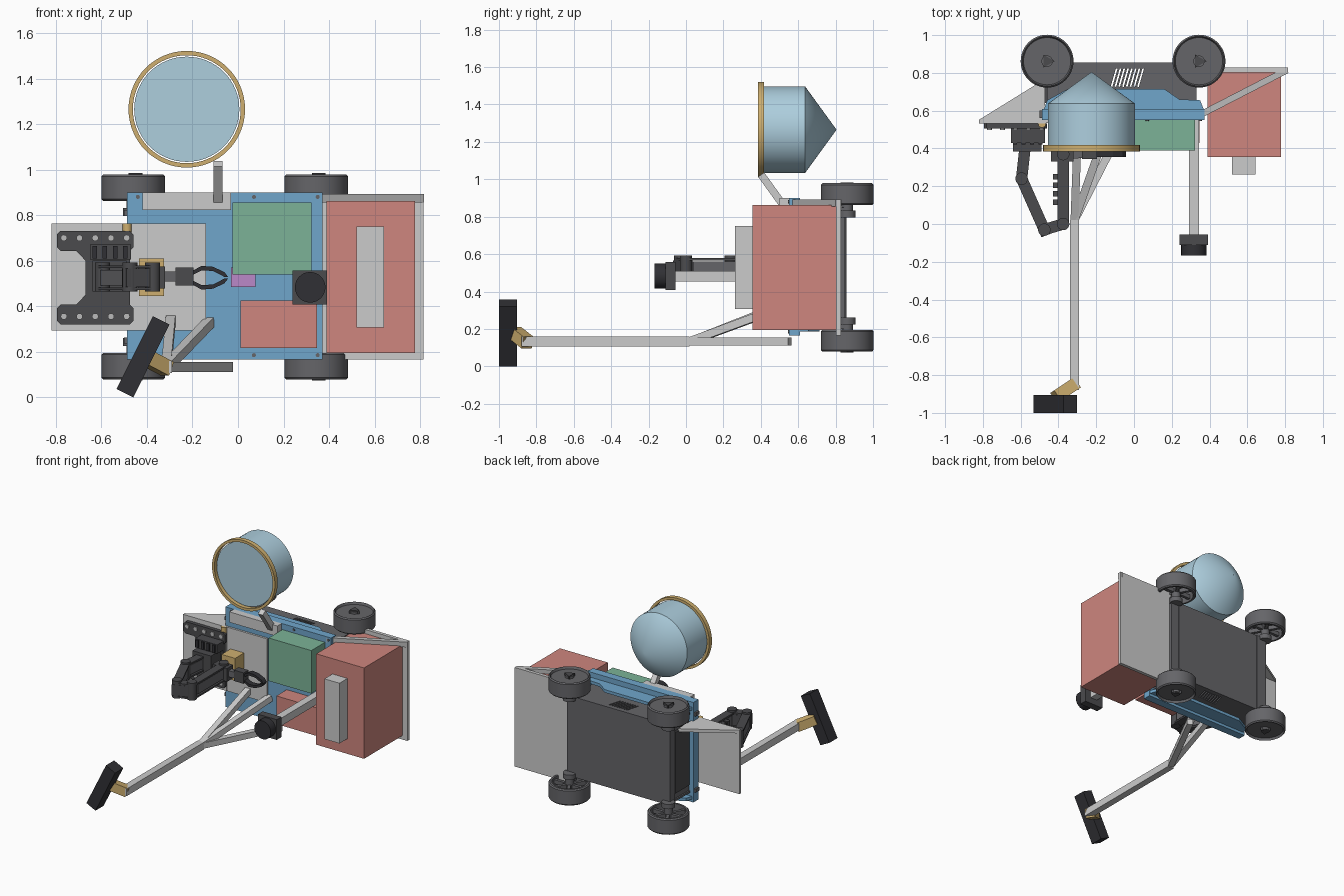
import bpy, bmesh, math
from mathutils import Vector, Matrix

if "Cube" in bpy.data.objects:
    bpy.data.objects.remove(bpy.data.objects["Cube"])

COL = dict(blue=(.16, .38, .60), dish=(.42, .62, .73), red=(.62, .24, .21), green=(.2, .45, .31),
           orange=(.62, .43, .16), purple=(.5, .25, .58), dark=(.07, .07, .075), black=(.03, .03, .035),
           light=(.5, .5, .5), steel=(.13, .13, .14))
MAT = {}
for k, c in COL.items():
    MAT[k] = bpy.data.materials.new(k)
    MAT[k].diffuse_color = (*c, 1)


def finish(name, bm, mat=None, smooth=False):
    bmesh.ops.recalc_face_normals(bm, faces=bm.faces)
    me = bpy.data.meshes.new(name)
    bm.to_mesh(me)
    bm.free()
    ob = bpy.data.objects.new(name, me)
    bpy.context.collection.objects.link(ob)
    if mat:
        me.materials.append(MAT[mat])
    if smooth:
        bpy.context.view_layer.objects.active = ob
        bpy.ops.object.select_all(action='DESELECT')
        ob.select_set(True)
        bpy.ops.object.shade_smooth_by_angle(angle=math.radians(35))
    return ob


def add_box(bm, x0, x1, y0, y1, z0, z1):
    m = Matrix.Translation(((x0 + x1) / 2, (y0 + y1) / 2, (z0 + z1) / 2)) @ Matrix.Diagonal((x1 - x0, y1 - y0, z1 - z0, 1))
    bmesh.ops.create_cube(bm, size=1, matrix=m)


def box(name, dims, mat=None):
    bm = bmesh.new()
    add_box(bm, *dims)
    return finish(name, bm, mat)


def frame(p, q):
    p, q = Vector(p), Vector(q)
    d = (q - p).normalized()
    up = Vector((0, 0, 1)) if abs(d.z) < .9 else Vector((1, 0, 0))
    s = d.cross(up).normalized()
    m = Matrix((s, s.cross(d), d)).transposed().to_4x4()
    m.translation = (p + q) / 2
    return m, (q - p).length


def bar(name, p, q, w, h, mat=None):
    m, l = frame(p, q)
    bm = bmesh.new()
    bmesh.ops.create_cube(bm, size=1, matrix=m @ Matrix.Diagonal((w, h, l, 1)))
    return finish(name, bm, mat)


def cyl(name, p, q, r, mat=None, n=32):
    m, l = frame(p, q)
    bm = bmesh.new()
    bmesh.ops.create_cone(bm, cap_ends=True, segments=n, radius1=r, radius2=r, depth=l, matrix=m)
    return finish(name, bm, mat, True)


def prism(name, pts, a, b, axis='z', mat=None):
    f = (lambda u, v, t: (u, v, t)) if axis == 'z' else (lambda u, v, t: (u, t, v))
    bm = bmesh.new()
    face = bm.faces.new([bm.verts.new(f(u, v, a)) for u, v in pts])
    ext = bmesh.ops.extrude_face_region(bm, geom=[face])['geom']
    bmesh.ops.translate(bm, vec=Vector(f(0, 0, b - a)), verts=[g for g in ext if isinstance(g, bmesh.types.BMVert)])
    return finish(name, bm, mat)


def lathe(name, prof, origin, axis, mat=None, n=48, closed=False):
    # profile of (radius, distance along axis)
    m = Matrix.Translation(origin) @ Vector(axis).to_track_quat('Z', 'Y').to_matrix().to_4x4()
    bm = bmesh.new()
    vs = [bm.verts.new((r, 0, h)) for r, h in prof]
    es = [bm.edges.new(e) for e in zip(vs, vs[1:] + vs[:1] if closed else vs[1:])]
    bmesh.ops.spin(bm, geom=vs + es, axis=(0, 0, 1), cent=(0, 0, 0), angle=2 * math.pi, steps=n)
    bmesh.ops.remove_doubles(bm, verts=bm.verts, dist=1e-4)
    bm.transform(m)
    return finish(name, bm, mat, True)


# wheels with hollow inner side, hubs and spokes
for wx in (-.46, .344):
    for s, z in ((1, .862), (-1, .195)):
        o, ax = (wx, .862, z), (0, 0, s)
        lathe('wheel', [(0, .1), (.125, .1), (.132, .117), (.14, .108), (.14, .008), (.132, 0), (.118, 0),
                        (.118, .09), (0, .09)], o, ax, 'steel')
        cyl('wheel_hub', (wx, .862, z - s * .03), (wx, .862, z + s * .117), .03, 'steel')
        cyl('wheel_cap', (wx, .862, z + s * .1), (wx, .862, z + s * .122), .04, 'dark', 3)
        cyl('wheel_motor', (wx, .862, z - s * .065), (wx, .862, z - s * .03), .045, 'steel')
        for i in range(6):
            a = i * math.pi / 3
            c, d = math.cos(a), math.sin(a)
            bar('wheel_spoke', (wx + .025 * c, .862 + .025 * d, z + s * .03), (wx + .12 * c, .862 + .12 * d, z + s * .03), .022, .03, 'steel')

# chassis tray with slanted vents cut through top and bottom
bm = bmesh.new()
for d in ((-.39, .31, .838, .855, .23, .82), (-.46, .33, .6, .855, .805, .82), (-.46, .33, .6, .855, .23, .245),
          (-.47, -.39, .8, .858, .23, .82), (-.45, -.43, .6, .82, .23, .82), (.3, .32, .6, .84, .23, .82)):
    add_box(bm, *d)
chassis = finish('chassis_tray', bm, 'steel')
bm = bmesh.new()
for i in range(8):
    x = -.105 + i * .02
    m = Matrix.Translation((x, .775, .5)) @ Matrix.Rotation(math.radians(-16), 4, 'Z') @ Matrix.Diagonal((.009, .1, 1, 1))
    bmesh.ops.create_cube(bm, size=1, matrix=m)
cutter = finish('vent_cutter', bm)
cutter.hide_render = True
cutter.hide_set(True)
mod = chassis.modifiers.new('vents', 'BOOLEAN')
mod.operation, mod.object, mod.solver = 'DIFFERENCE', cutter, 'EXACT'
mod.use_self = True
box('axle_column', (.31, .375, .825, .85, .2, .85), 'steel')
box('end_panel', (-.475, -.46, .64, .8, .3, .75), 'dark')

# blue deck with sloped flanges top and bottom
box('blue_deck', (-.487, .372, .55, .61, .165, .9), 'blue')
flange = [(-.48, .6), (.372, .6), (.35, .655), (.24, .66), (.16, .715), (-.35, .715), (-.46, .655)]
for z in (.84, .185):
    prism('deck_flange', flange, z, z + .022, 'z', 'blue')
for z in (.81, .25):
    box('deck_end_tab', (-.5, -.48, .56, .6, z - .013, z + .013), 'steel')
for z in (.88, .185):
    for x in (-.44, .07, .35):
        cyl('deck_bolt', (x, .545, z), (x, .56, z), .009, 'steel', 12)

# equipment boxes on the deck
box('large_red_box', (.388, .777, .355, .805, .195, .863), 'red')
box('red_box_panel', (.52, .642, .262, .356, .307, .75))
box('green_box', (-.024, .323, .39, .552, .54, .856), 'green')
box('small_red_box', (.011, .348, .43, .552, .217, .424), 'red')
box('purple_box', (-.03, .077, .5, .552, .485, .57), 'purple')
box('orange_box', (-.435, -.325, .43, .54, .445, .61), 'orange')

# folding side plates with braces
box('right_plate', (.36, .815, .803, .828, .165, .893))
bar('right_brace', (.325, .565, .874), (.81, .815, .874), .034, .038, 'light')
box('left_plate', (-.82, -.465, .532, .552, .293, .763))
box('deck_plate', (-.465, -.14, .535, .552, .293, .763))
prism('left_brace', [(-.82, .552), (-.47, .552), (-.47, .765), (-.5, .75)], .74, .763)
cyl('left_hinge', (-.487, .53, .72), (-.487, .53, .763), .02, 'orange')

# dish antenna
dc = (-.225, .385, 1.265)
lathe('antenna_ring', [(.237, 0), (.256, 0), (.256, .032), (.237, .032)], dc, (0, 1, 0), 'orange', 64, True)
lathe('antenna_dish', [(0, .02), (.231, .02), (.231, .252), (0, .42)], dc, (0, 1, 0), 'dish', 64)
bar('antenna_post', (-.088, .402, 1.025), (-.088, .535, .84), .04, .04)
box('antenna_base', (-.42, -.03, .5, .552, .823, .9))

# camera on a post
box('camera_post', (.29, .345, -.06, .552, .453, .51))
box('camera_body', (.24, .392, -.11, -.055, .408, .557), 'dark')
cyl('camera_lens', (.317, -.168, .483), (.317, -.1, .483), .067, 'black', 48)

# long mast with three struts and sensor head
hub = (-.315, .02, .133)
bar('mast', (-.315, -.88, .133), hub, .05, .053)
for end in ((-.04, .555, .133), (-.125, .555, .33), (-.295, .555, .345)):
    bar('mast_strut', hub, end, .042, .042)
bar('mast_joint', (-.31, -.845, .125), (-.415, -.915, .18), .065, .065, 'orange')
bm = bmesh.new()
bmesh.ops.create_cube(bm, size=1, matrix=Matrix.Translation((-.417, -.952, .178)) @ Matrix.Rotation(math.radians(26.5), 4, 'Y')
                      @ Matrix.Diagonal((.082, .095, .357, 1)))
finish('mast_sensor', bm, 'black')

# arm base plate with bolts
half = [(-.67, .525), (-.67, .6), (-.71, .643), (-.78, .643), (-.795, .658), (-.795, .715), (-.78, .73), (-.475, .73), (-.46, .715)]
half += [(-.46, .658), (-.475, .643)]
prism('arm_base_plate', half + [(x, 1.05 - z) for x, z in reversed(half[1:])], .505, .532, 'y', 'dark')
for z in (.7, .355):
    for i in range(5):
        x = -.765 + i * .069
        cyl('base_bolt', (x, .498, z), (x, .51, z), .014, 'light', 16)

# arm servos, paired link plates and joints
box('base_servo', (-.64, -.49, .385, .505, .465, .6), 'dark')
box('upper_servo', (-.65, -.47, .43, .505, .605, .67), 'dark')
for i in range(4):
    box('servo_rib', (-.64 + i * .045, -.62 + i * .045, .42, .43, .61, .665), 'black')
path = [(-.575, .42), (-.595, .24), (-.475, -.03), (-.375, 0), (-.375, .37)]
for i, (a, b) in enumerate(zip(path, path[1:])):
    for z in (.477, .573):
        bar('arm_link_plate', (*a, z), (*b, z), .06, .012, 'dark')
    if i != 2:
        m0 = Vector(a).lerp(Vector(b), .1)
        m1 = Vector(a).lerp(Vector(b), .9)
        bar('arm_link_core', (*m0, .525), (*m1, .525), .048, .07, 'steel')
for x, y in path[1:]:
    cyl('arm_joint', (x, y, .465), (x, y, .592), .033, 'dark', 24)
bar('elbow_servo', (-.5, -.045, .525), (-.36, .01, .525), .055, .08, 'dark')
for i in range(4):
    box('wrist_rib', (-.43, -.4, .1 + i * .045, .13 + i * .045, .49, .56), 'dark')

# gripper: wrist and two curved fingers
box('wrist_servo', (-.44, -.32, .33, .4, .477, .575), 'dark')
bar('gripper_wrist', (-.33, .365, .53), (-.22, .375, .53), .04, .045, 'steel')
box('gripper_body', (-.275, -.195, .345, .4, .49, .57), 'dark')
finger = [(-.21, .025), (-.16, .052), (-.11, .048), (-.06, .025), (-.043, .003), (-.06, .004), (-.11, .03), (-.16, .032), (-.2, .012)]
for s in (1, -1):
    prism('gripper_finger', [(x, .525 + s * z) for x, z in finger], .355, .395, 'y', 'black')

for m in bpy.data.materials:
    if m.users and not m.is_grease_pencil:
        m.use_nodes = True
        m.node_tree.nodes["Principled BSDF"].inputs["Base Color"].default_value = m.diffuse_color
